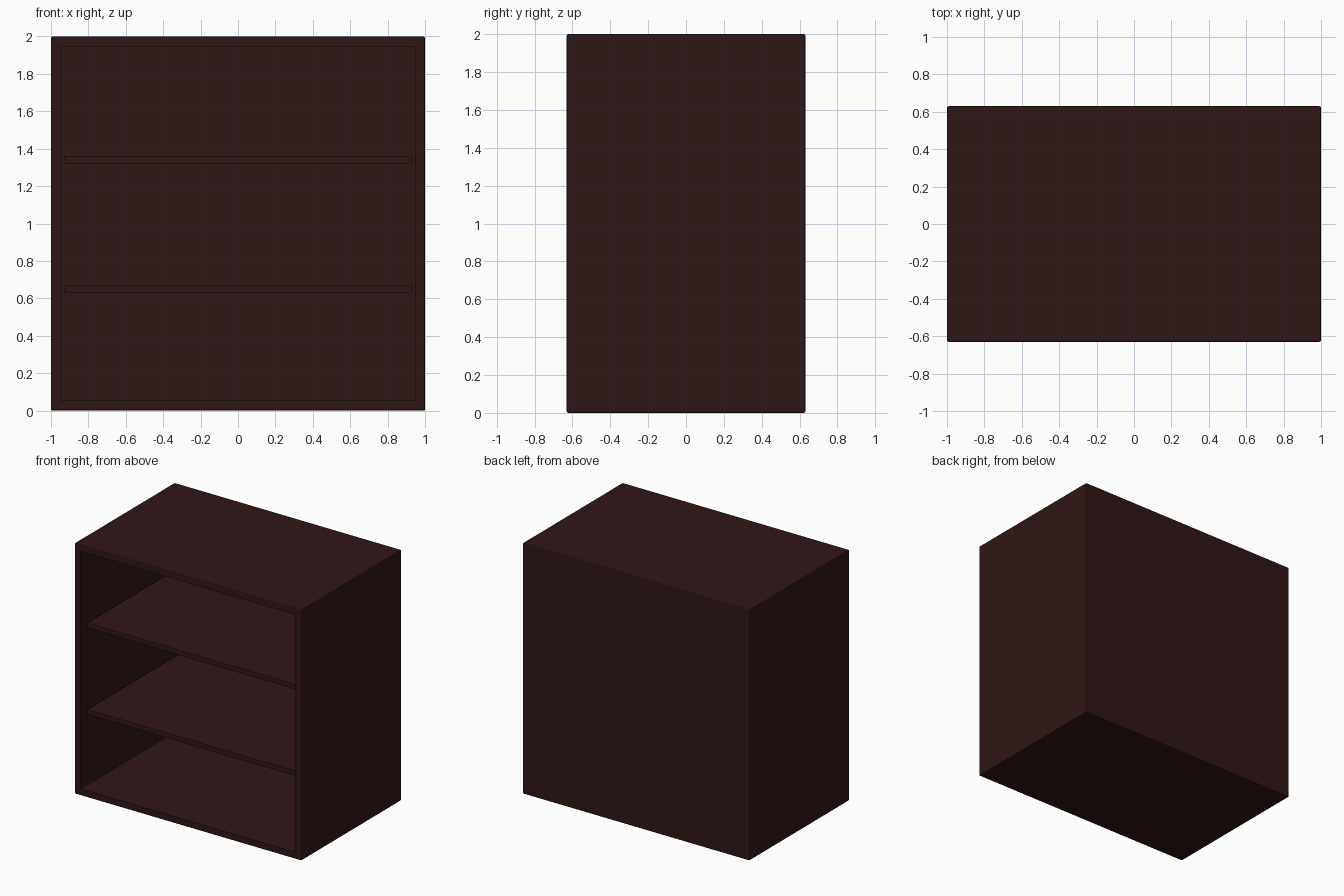
import bpy, bmesh
from mathutils import Vector

if "Cube" in bpy.data.objects:
    bpy.data.objects.remove(bpy.data.objects["Cube"])

W, D, H = 2.0, 1.26, 2.0      # overall size
WALL, BACK, EDGE = 0.072, 0.045, 0.008

wood = bpy.data.materials.new("dark_wood")
wood.diffuse_color = (0.03, 0.008, 0.008, 1)
wood.use_nodes = True
wood.node_tree.nodes["Principled BSDF"].inputs["Base Color"].default_value = wood.diffuse_color


def bevelled_box(lo, hi, bevel):
    lo, hi = Vector(lo), Vector(hi)
    bm = bmesh.new()
    bmesh.ops.create_cube(bm, size=1)
    for v in bm.verts:
        v.co = (lo + hi) / 2 + v.co * (hi - lo)
    if bevel:
        bmesh.ops.bevel(bm, geom=bm.edges[:], offset=bevel, segments=2,
                        profile=0.5, affect='EDGES')
    return bm


def finish(bm, name):
    bmesh.ops.recalc_face_normals(bm, faces=bm.faces[:])
    mesh = bpy.data.meshes.new(name)
    bm.to_mesh(mesh)
    bm.free()
    mesh.materials.append(wood)
    obj = bpy.data.objects.new(name, mesh)
    bpy.context.collection.objects.link(obj)
    return obj


# Cabinet body: rounded box with its front face inset and pushed back
bm = bevelled_box((-W/2, -D/2, 0), (W/2, D/2, H), EDGE)
bm.faces.ensure_lookup_table()
front = min(bm.faces, key=lambda f: f.calc_center_median().y)
bmesh.ops.inset_individual(bm, faces=[front], thickness=WALL - EDGE)
res = bmesh.ops.extrude_discrete_faces(bm, faces=[front])
bmesh.ops.translate(bm, verts=res["faces"][0].verts[:], vec=(0, D - BACK, 0))
finish(bm, "cabinet_body")

# Two shelves, set slightly back from the front
for name, z in (("lower_shelf", 0.63), ("upper_shelf", 1.32)):
    bm = bevelled_box((-W/2 + WALL, -D/2 + 0.055, z),
                      (W/2 - WALL, D/2 - BACK, z + 0.042), 0.004)
    finish(bm, name)
